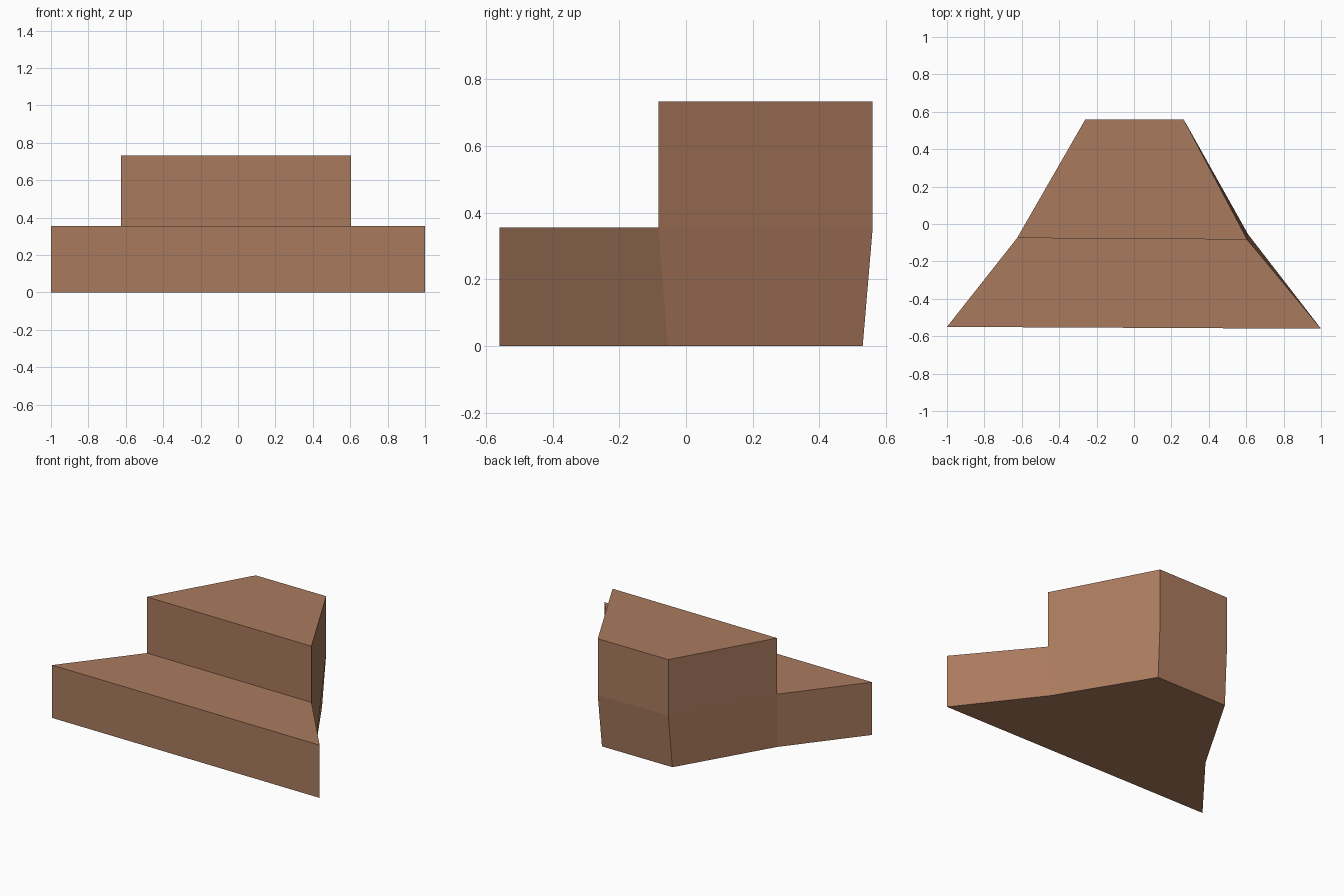
import bpy
import bmesh
from mathutils import Vector

cube = bpy.data.objects.get("Cube")
if cube:
    bpy.data.objects.remove(cube, do_unlink=True)

STEP_Z, TOP_Z = 0.355, 0.733

# Outlines run front left, front right, right corner, back right, back left, left corner
base = [(-1, -0.55), (1, -0.56), (0.61, -0.055), (0.255, 0.53), (-0.27, 0.53), (-0.625, -0.075)]
step = [(-1, -0.55), (1, -0.56), (0.605, -0.083), (0.265, 0.56), (-0.26, 0.56), (-0.625, -0.075)]

# Plain brown
brown = bpy.data.materials.new("warm_brown")
brown.use_nodes = True
colour = (0.402, 0.195, 0.112, 1)
brown.diffuse_color = colour
brown.node_tree.nodes["Principled BSDF"].inputs["Base Color"].default_value = colour

bm = bmesh.new()
low = [bm.verts.new((x, y, 0)) for x, y in base]
mid = [bm.verts.new((x, y, STEP_Z)) for x, y in step]

# Underside and slightly leaning walls of the lower step
bm.faces.new(reversed(low))
for i in range(len(low)):
    j = (i + 1) % len(low)
    bm.faces.new((low[i], low[j], mid[j], mid[i]))

# Front tread, and the rear part raised into the upper step
bm.faces.new((mid[0], mid[1], mid[2], mid[5]))
rear = bm.faces.new(mid[2:])
raised = bmesh.ops.extrude_face_region(bm, geom=[rear])["geom"]
bmesh.ops.translate(bm, vec=Vector((0, 0, TOP_Z - STEP_Z)),
                    verts=[g for g in raised if isinstance(g, bmesh.types.BMVert)])
if rear.is_valid:
    bm.faces.remove(rear)
bmesh.ops.recalc_face_normals(bm, faces=bm.faces)

mesh = bpy.data.meshes.new("tapered_steps")
bm.to_mesh(mesh)
bm.free()
mesh.materials.append(brown)
bpy.context.collection.objects.link(bpy.data.objects.new("tapered_steps", mesh))
